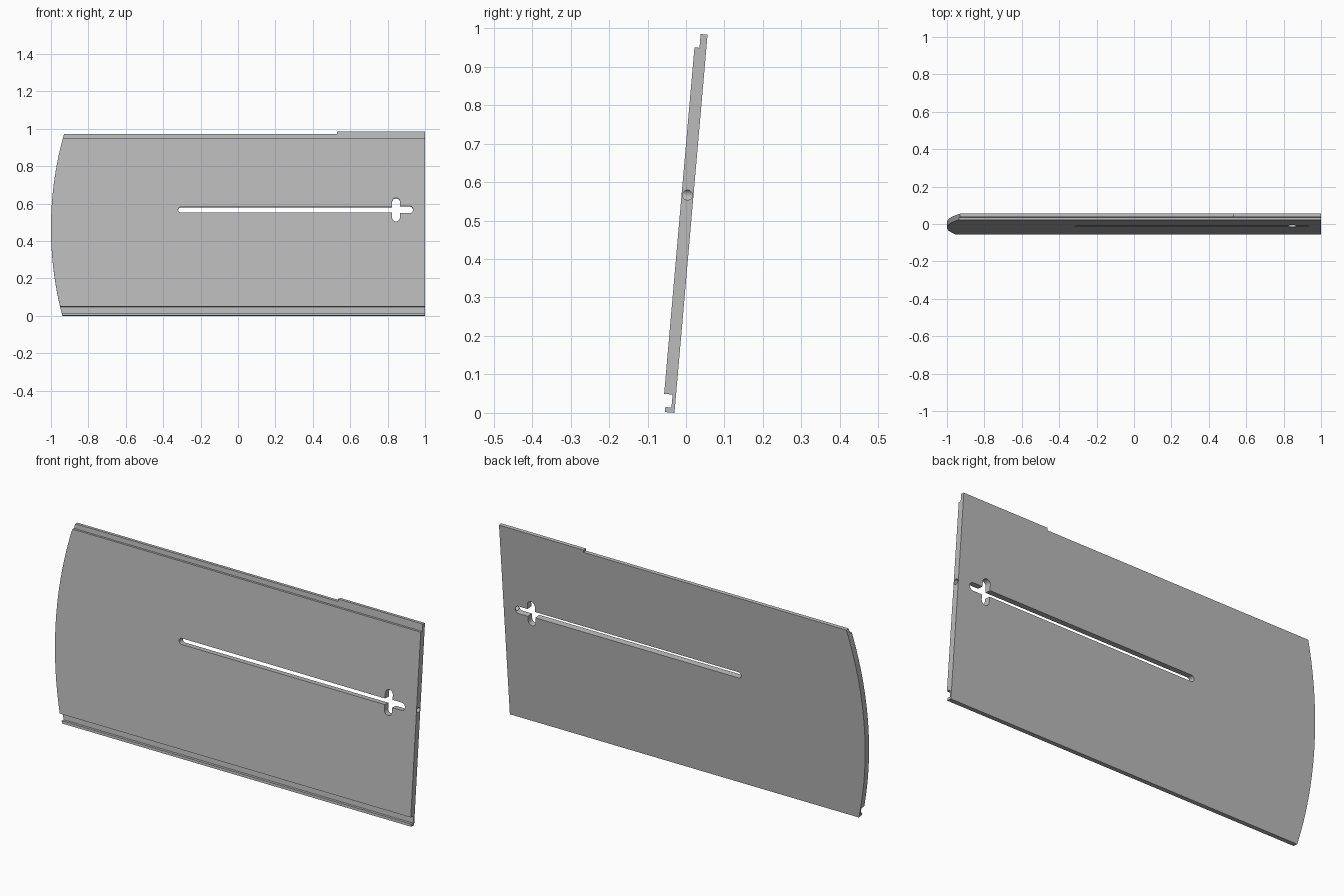
import bpy, bmesh
from math import cos, sin, pi, radians
from mathutils import Matrix, Vector

if "Cube" in bpy.data.objects:
    bpy.data.objects.remove(bpy.data.objects["Cube"], do_unlink=True)

THICK = 0.031
SLOT_Z = 0.567

grey = bpy.data.materials.new("plain grey")
grey.use_nodes = True
colour = (0.5, 0.5, 0.5, 1)
grey.diffuse_color = colour
grey.node_tree.nodes["Principled BSDF"].inputs["Base Color"].default_value = colour


def prism(name, points, push):
    """Extrude a closed outline along the vector push."""
    bm = bmesh.new()
    face = bm.faces.new([bm.verts.new(p) for p in points])
    out = bmesh.ops.extrude_face_region(bm, geom=[face])
    moved = [g for g in out["geom"] if isinstance(g, bmesh.types.BMVert)]
    bmesh.ops.translate(bm, verts=moved, vec=Vector(push))
    bmesh.ops.recalc_face_normals(bm, faces=bm.faces)
    mesh = bpy.data.meshes.new(name)
    bm.to_mesh(mesh)
    bm.free()
    mesh.materials.append(grey)
    obj = bpy.data.objects.new(name, mesh)
    bpy.context.collection.objects.link(obj)
    return obj


def cut(target, cutter, operation="DIFFERENCE"):
    """Apply a boolean and drop the cutter."""
    cutter.hide_render = True
    mod = target.modifiers.new("cut", "BOOLEAN")
    mod.operation, mod.solver, mod.object = operation, "EXACT", cutter
    bpy.context.view_layer.objects.active = target
    bpy.ops.object.modifier_apply(modifier=mod.name)
    bpy.data.objects.remove(cutter, do_unlink=True)


def slot(a, b, radius, steps=12):
    """Round-ended slot from point a to point b in the plate's plane."""
    a, b = Vector(a), Vector(b)
    heading = (b - a).to_2d()
    base = Vector((1, 0)).angle_signed(heading) * -1
    pts = []
    for centre, start in ((b, base - pi / 2), (a, base + pi / 2)):
        for i in range(steps + 1):
            t = start + pi * i / steps
            pts.append((centre.x + radius * cos(t), -0.2, centre.y + radius * sin(t)))
    return prism("slot_cutter", pts, (0, 0.4, 0))


# Plate cross-section: depth from the back face, height along the plate
profile = [(0, 0), (0.025, 0), (0.025, 0.013), (0.009, 0.013), (0.009, 0.047),
           (THICK, 0.047), (THICK, 0.951), (0.018, 0.951), (0.018, 0.987), (0, 0.987)]
plate = prism("sliding_plate", [(-1.1, -d, h) for d, h in profile], (2.1, 0, 0))

# Bowed end
R = 1.85
disc = [(R - 1 + R * cos(2 * pi * i / 256), -0.2, 0.47 + R * sin(2 * pi * i / 256))
        for i in range(256)]
cut(plate, prism("bow_cutter", disc, (0, 0.4, 0)), "INTERSECT")

# Lower stretch of the top lip
step = [(-1.2, -0.2, 0.975), (0.53, -0.2, 0.975), (0.53, -0.2, 1.1), (-1.2, -0.2, 1.1)]
cut(plate, prism("lip_cutter", step, (0, 0.4, 0)))

# Long slot with a cross-shaped opening at one end
cut(plate, slot((-0.305, SLOT_Z), (0.845, SLOT_Z), 0.015))
cut(plate, slot((0.845, SLOT_Z), (0.917, SLOT_Z), 0.019))
cut(plate, slot((0.845, SLOT_Z - 0.042), (0.845, SLOT_Z + 0.042), 0.021))

# Bore from the straight end into the slot
bore = [(0.9, -THICK / 2 + 0.013 * cos(2 * pi * i / 24), SLOT_Z + 0.013 * sin(2 * pi * i / 24))
        for i in range(24)]
cut(plate, prism("bore_cutter", bore, (0.2, 0, 0)))

# Lean the plate back
plate.data.transform(Matrix.Translation((0, -0.03, 0)) @ Matrix.Rotation(radians(-5), 4, "X"))
bpy.ops.object.select_all(action="DESELECT")
plate.select_set(True)
bpy.context.view_layer.objects.active = plate
bpy.ops.object.shade_smooth_by_angle(angle=radians(30))
